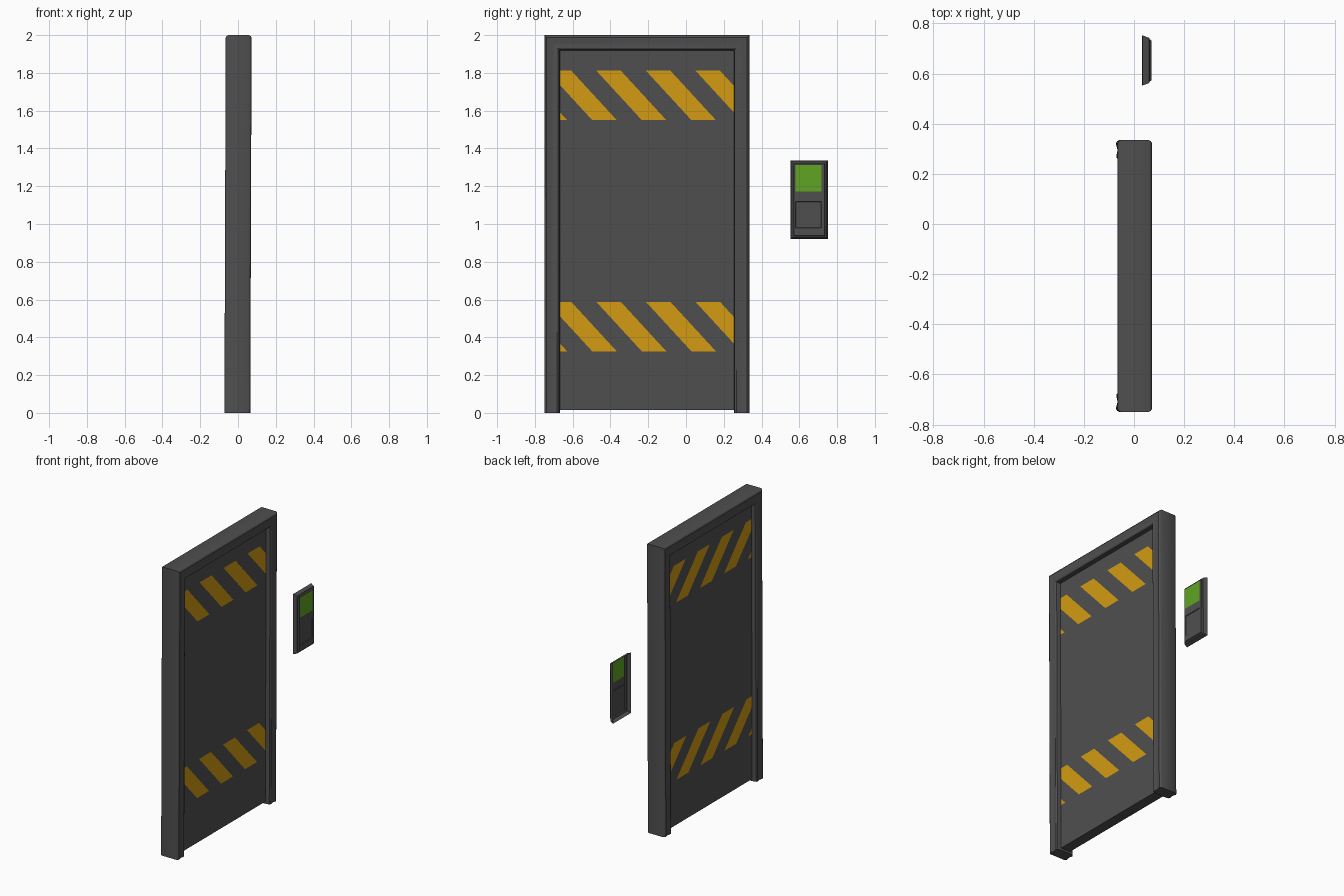
import bpy, bmesh
from mathutils import Vector

cube = bpy.data.objects.get("Cube")
if cube:
    bpy.data.objects.remove(cube, do_unlink=True)


def material(name, rgb):
    mat = bpy.data.materials.new(name)
    mat.use_nodes = True
    mat.diffuse_color = (*rgb, 1)
    mat.node_tree.nodes["Principled BSDF"].inputs["Base Color"].default_value = (*rgb, 1)
    return mat


GREY = material("dark_grey", (0.078, 0.078, 0.078))
YELLOW = material("hazard_yellow", (0.65, 0.33, 0.006))
GREEN = material("screen_green", (0.12, 0.37, 0.017))
LEAN = 0.0035  # the whole assembly leans very slightly


def finish(name, bm, mats, smooth=False):
    mesh = bpy.data.meshes.new(name)
    bm.to_mesh(mesh)
    bm.free()
    for mat in mats:
        mesh.materials.append(mat)
    obj = bpy.data.objects.new(name, mesh)
    bpy.context.collection.objects.link(obj)
    obj.rotation_euler.y = LEAN
    obj.location.x = -LEAN
    if smooth:
        bpy.ops.object.select_all(action='DESELECT')
        obj.select_set(True)
        bpy.context.view_layer.objects.active = obj
        bpy.ops.object.shade_smooth_by_angle(angle=0.5)
    return obj


def cut(bm, faces, co, no):
    """Cut the given faces along a plane."""
    geom = set(faces)
    for f in faces:
        geom.update(f.verts, f.edges)
    bmesh.ops.bisect_plane(bm, geom=list(geom), plane_co=co, plane_no=no, dist=1e-5)


# Door frame: one moulding profile (inward offset, x) swept around three sides
half = [(0, 0.055), (0.004, 0.063), (0.012, 0.0685), (0.022, 0.067), (0.04, 0.062),
        (0.058, 0.066), (0.068, 0.067), (0.077, 0.062), (0.082, 0.036)]
profile = half + [(u, -x) for u, x in reversed(half)]
stations = [((-0.75, 0), (1, 0)), ((-0.75, 2), (1, -1)),
            ((0.335, 2), (-1, -1)), ((0.335, 0), (-1, 0))]
bm = bmesh.new()
rings = [[bm.verts.new((x, y + u * dy, z + u * dz)) for u, x in profile]
         for (y, z), (dy, dz) in stations]
for a, b in zip(rings, rings[1:]):
    for i in range(len(profile)):
        j = (i + 1) % len(profile)
        bm.faces.new((a[i], a[j], b[j], b[i]))
bm.faces.new(rings[0])
bm.faces.new(rings[-1])
bmesh.ops.recalc_face_normals(bm, faces=bm.faces)
finish("door_frame", bm, [GREY], smooth=True)

# Door slab with hazard stripes cut into both faces
BANDS = [(0.325, 0.588), (1.55, 1.812)]
PERIOD, WIDTH, SLOPE, START = 0.2625, 0.13, 0.92, -0.475
bm = bmesh.new()
bmesh.ops.create_cube(bm, size=1)
for v in bm.verts:
    v.co = Vector((v.co.x * 0.072, v.co.y * 0.925 - 0.2075, v.co.z * 1.91 + 0.97))
for z in sum(BANDS, ()):
    cut(bm, bm.faces[:], (0, 0, z), (0, 0, 1))


def in_band(f, low, high):
    return low < f.calc_center_median().z < high and abs(f.normal.x) > 0.9


bm.normal_update()
for low, high in BANDS:
    for k in range(-2, 4):
        for edge in (0, WIDTH):
            faces = [f for f in bm.faces if in_band(f, low, high)]
            cut(bm, faces, (0, START + k * PERIOD + edge, high), (0, 1, SLOPE))
            bm.normal_update()
    for f in bm.faces:
        if in_band(f, low, high):
            c = f.calc_center_median()
            phase = (c.y - (high - c.z) * SLOPE - START) % PERIOD
            f.material_index = int(phase < WIDTH)
finish("door_slab", bm, [GREY, YELLOW])

# Wall control pad: open-backed stepped shell
Y0, Y1, Z0, Z1 = 0.553, 0.752, 0.92, 1.337
bm = bmesh.new()
rings = []
for inset, x in [(0, 0.033), (0.009, 0.059), (0.016, 0.062), (0.02, 0.069)]:
    a, b, c, d = Y0 + inset, Y1 - inset, Z0 + inset, Z1 - inset
    rings.append([bm.verts.new((x, y, z)) for y, z in ((a, c), (b, c), (b, d), (a, d))])
for r, s in zip(rings, rings[1:]):
    for i in range(4):
        j = (i + 1) % 4
        bm.faces.new((r[i], r[j], s[j], s[i]))
front = bm.faces.new(rings[-1])
bm.normal_update()

# Screen and keypad fields on the pad front
for y in (0.58, 0.717):
    cut(bm, [f for f in bm.faces if f.normal.x > 0.99], (0, y, 0), (0, 1, 0))
    bm.normal_update()
for z in (0.98, 1.12, 1.173, 1.312):
    cut(bm, [f for f in bm.faces if f.normal.x > 0.99], (0, 0, z), (0, 0, 1))
    bm.normal_update()


def field(low, high):
    return [f for f in bm.faces if f.normal.x > 0.99
            and 0.58 < f.calc_center_median().y < 0.717
            and low < f.calc_center_median().z < high]


for f in field(1.173, 1.312):
    f.material_index = 1
bmesh.ops.inset_region(bm, faces=field(0.98, 1.12), thickness=0.004, depth=-0.004)
finish("control_pad", bm, [GREY, GREEN])
